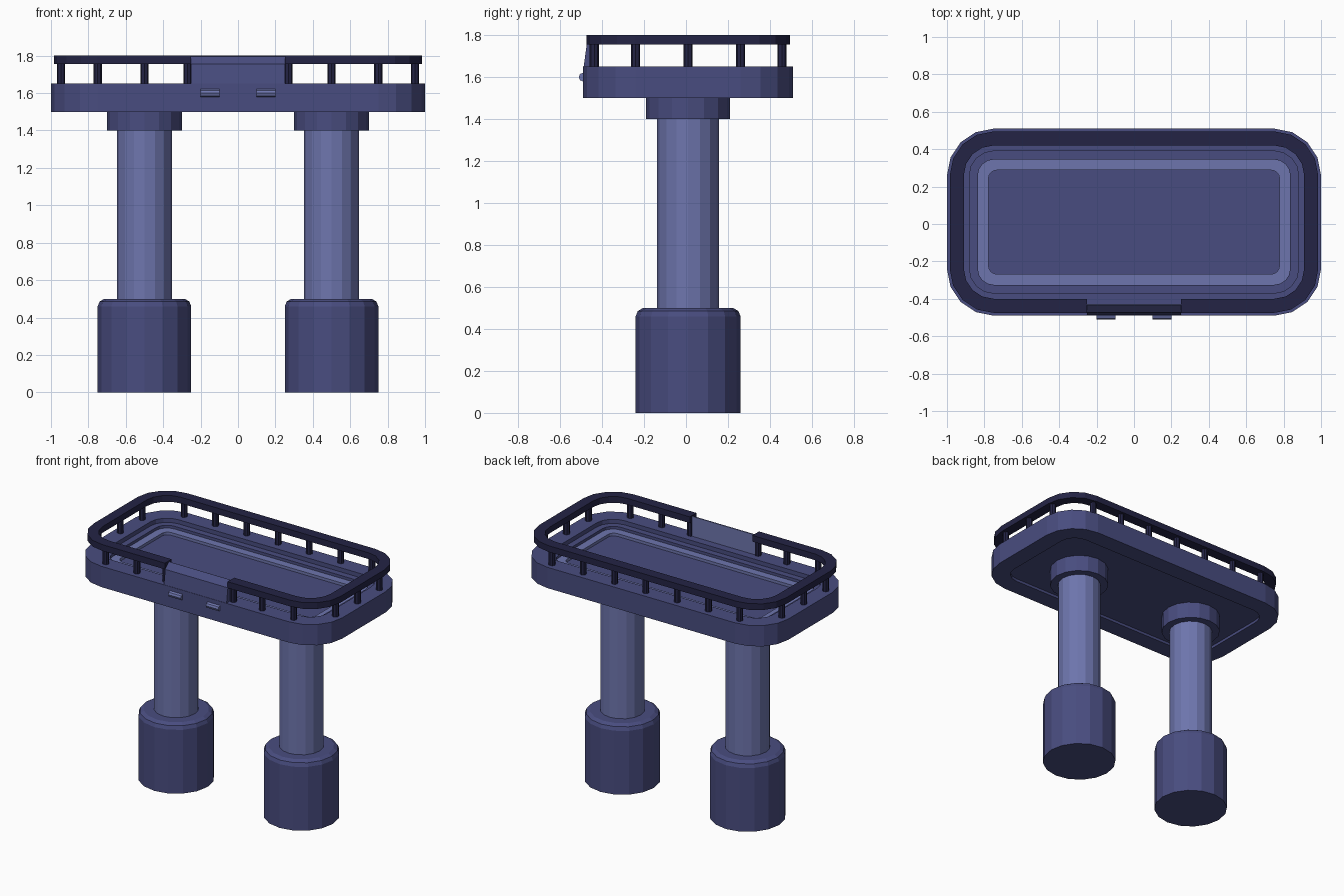
import bpy, bmesh, math

if "Cube" in bpy.data.objects:
    bpy.data.objects.remove(bpy.data.objects["Cube"])

CY = 0.01  # y centre of the deck and legs


def material(name, rgb):
    m = bpy.data.materials.new(name)
    lin = [c / 12.92 if c <= 0.04045 else ((c + 0.055) / 1.055) ** 2.4 for c in rgb]
    m.diffuse_color = (*lin, 1)
    m.use_nodes = True
    m.node_tree.nodes["Principled BSDF"].inputs["Base Color"].default_value = m.diffuse_color
    return m


BLUE = material("mid blue", (0.285, 0.30, 0.50))
LIGHT = material("light blue", (0.43, 0.46, 0.68))
DARK = material("dark navy", (0.14, 0.14, 0.27))


def finish(bm, name, *mats):
    bmesh.ops.recalc_face_normals(bm, faces=bm.faces)
    mesh = bpy.data.meshes.new(name)
    bm.to_mesh(mesh)
    bm.free()
    for m in mats:
        mesh.materials.append(m)
    ob = bpy.data.objects.new(name, mesh)
    bpy.context.collection.objects.link(ob)
    return ob


def rounded_rect(hx, hy, r, n=4):
    """Counter-clockwise outline, starting at the front right corner."""
    pts = []
    for k, (sx, sy) in enumerate([(1, -1), (1, 1), (-1, 1), (-1, -1)]):
        for i in range(n + 1):
            a = math.radians(-90 + 90 * k + 90 * i / n)
            pts.append((sx * (hx - r) + r * math.cos(a),
                        CY + sy * (hy - r) + r * math.sin(a)))
    return pts


def loft(name, rings, mats, bands=None):
    """Join rings of points in order; bands maps a band number to a material."""
    bm = bmesh.new()
    loops = [[bm.verts.new(p) for p in ring] for ring in rings]
    for j in range(len(loops) - 1):
        a, b = loops[j], loops[j + 1]
        for i in range(len(a)):
            k = (i + 1) % len(a)
            f = bm.faces.new((a[i], a[k], b[k], b[i]))
            f.material_index = (bands or {}).get(j, 0)
    bm.faces.new(loops[0])
    bm.faces.new(loops[-1])
    return finish(bm, name, *mats)


def turned(name, x, y, profile, sides, mat):
    """Lathe a (radius, height) profile around a vertical axis."""
    rings = [[(x + r * math.cos(2 * math.pi * i / sides),
               y + r * math.sin(2 * math.pi * i / sides), z) for i in range(sides)]
             for r, z in profile]
    return loft(name, rings, [mat])


def prism(name, x0, x1, profile, mat):
    """Extrude a (y, z) profile along x."""
    return loft(name, [[(x, y, z) for y, z in profile] for x in (x0, x1)], [mat])


# Deck: nested outlines (inset, height) from the underside recess to the sunken floor
steps = [(0.13, 1.52), (0.13, 1.50), (0, 1.50), (0, 1.65), (0.12, 1.65),
         (0.12, 1.62), (0.165, 1.62), (0.165, 1.60), (0.222, 1.60), (0.222, 1.58)]
loft("deck", [[(x, y, z) for x, y in rounded_rect(1 - d, 0.5 - d, max(0.25 - d, 0.045))]
              for d, z in steps], [BLUE, LIGHT], {7: 1, 8: 1})

# Legs: foot, column and collar on each side
for side, sx in (("left", -0.5), ("right", 0.5)):
    turned(side + "_foot", sx, CY, [(0.25, 0), (0.25, 0.46), (0.24, 0.485), (0.215, 0.5)],
           16, BLUE)
    turned(side + "_column", sx, CY, [(0.147, 0.49), (0.147, 1.45)], 16, LIGHT)
    turned(side + "_collar", sx, CY, [(0.2, 1.4), (0.2, 1.525)], 16, BLUE)

# Hand rail: square bar swept round the deck, open at the gate
bm = bmesh.new()
sections = []
for d, z in ((0.015, 1.755), (0.015, 1.8), (0.09, 1.8), (0.09, 1.755)):
    hy = 0.5 - d
    path = [(0.25, CY - hy)] + rounded_rect(1 - d, hy, 0.25 - d) + [(-0.25, CY - hy)]
    sections.append([bm.verts.new((x, y, z)) for x, y in path])
for j in range(4):
    a, b = sections[j], sections[(j + 1) % 4]
    for i in range(len(a) - 1):
        bm.faces.new((a[i], a[i + 1], b[i + 1], b[i]))
for end in (0, -1):
    bm.faces.new([s[end] for s in sections])
finish(bm, "hand_rail", DARK)

# Balusters under the rail
spots = [(x * 0.25, 0.447) for x in range(-3, 4)]
spots += [(x, -0.447) for x in (-0.75, -0.5, -0.27, 0.27, 0.5, 0.75)]
spots += [(s * 0.947, y) for s in (-1, 1) for y in (-0.25, 0, 0.25)]
for x, y in spots:
    turned("baluster", x, CY + y, [(0.022, 1.64), (0.022, 1.765)], 8, DARK)

# Gate panel in the front gap, with a light inner plate
prism("gate", -0.25, 0.25,
      [(-0.489, 1.64), (-0.473, 1.755), (-0.432, 1.795), (-0.432, 1.64)], BLUE)
prism("gate_inner_plate", -0.25, 0.25,
      [(-0.432, 1.65), (-0.432, 1.793), (-0.427, 1.793), (-0.427, 1.65)], LIGHT)

# Two small rounded lugs on the deck front
for x in (-0.15, 0.15):
    prism("front_lug", x - 0.05, x + 0.05,
          [(-0.49 + 0.021 * math.cos(math.pi * i / 4),
            1.6 + 0.021 * math.sin(math.pi * i / 4)) for i in range(8)], LIGHT)
